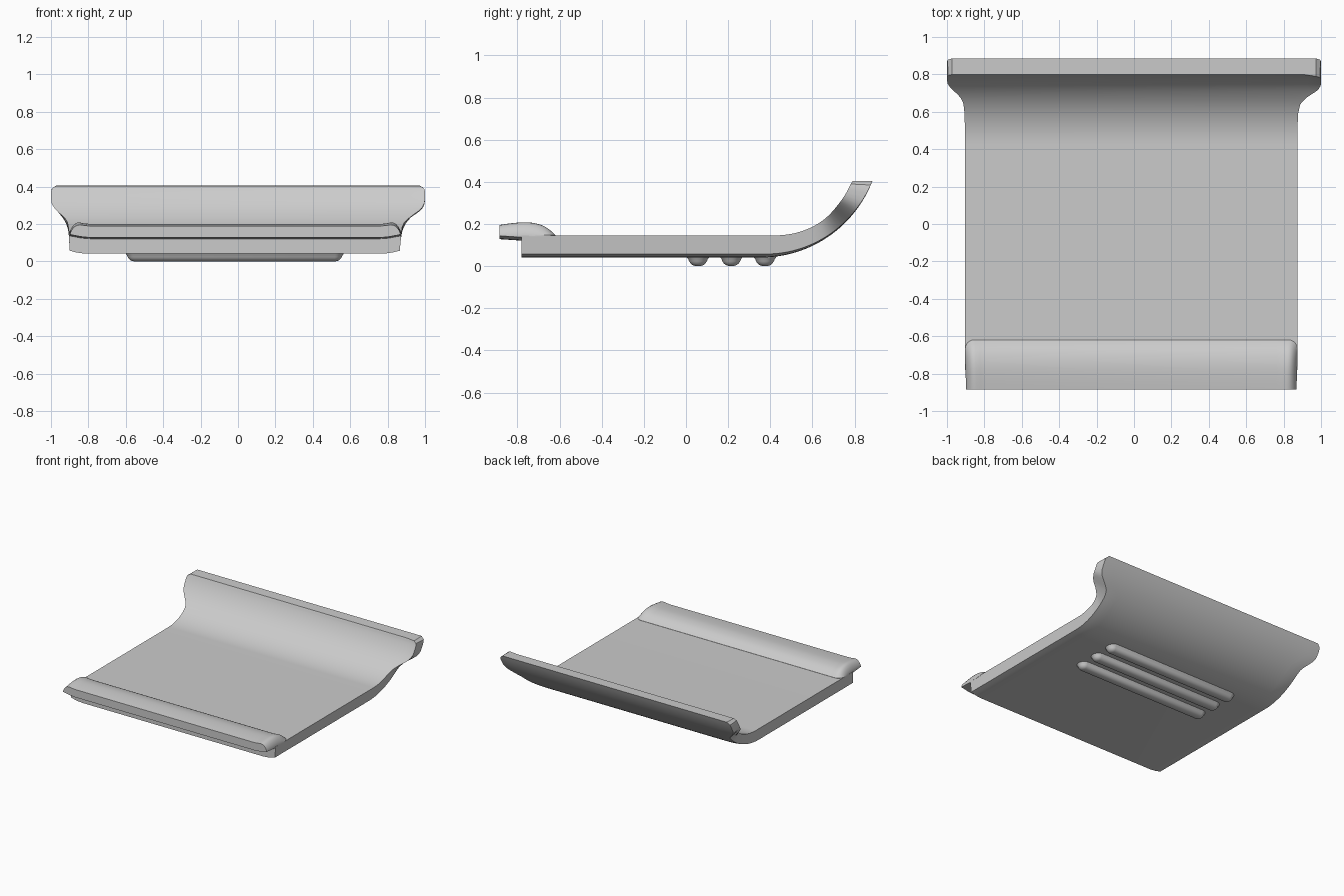
import bpy, bmesh, math
from mathutils import Vector

cube = bpy.data.objects.get("Cube")
if cube:
    bpy.data.objects.remove(cube)

grey = bpy.data.materials.new("grey plastic")
grey.use_nodes = True
grey.diffuse_color = (0.6, 0.6, 0.6, 1)
bsdf = next(n for n in grey.node_tree.nodes if n.type == "BSDF_PRINCIPLED")
bsdf.inputs["Base Color"].default_value = grey.diffuse_color

LEFT_EDGE, RIGHT_EDGE = 0.875, -0.904
TOP, BOTTOM = 0.146, 0.041


def loft(name, rings, angle=35):
    """Skin a row of closed rings and cap both ends."""
    bm = bmesh.new()
    rows = [[bm.verts.new(p) for p in ring] for ring in rings]
    n = len(rows[0])
    for a, b in zip(rows, rows[1:]):
        for i in range(n):
            j = (i + 1) % n
            bm.faces.new((a[i], a[j], b[j], b[i]))
    bm.faces.new(rows[0])
    bm.faces.new(rows[-1])
    bmesh.ops.recalc_face_normals(bm, faces=bm.faces)
    mesh = bpy.data.meshes.new(name)
    bm.to_mesh(mesh)
    bm.free()
    obj = bpy.data.objects.new(name, mesh)
    bpy.context.collection.objects.link(obj)
    mesh.materials.append(grey)
    bpy.ops.object.select_all(action="DESELECT")
    obj.select_set(True)
    bpy.context.view_layer.objects.active = obj
    bpy.ops.object.shade_smooth_by_angle(angle=math.radians(angle))


def smooth_rows(rows, steps):
    """Catmull-Rom interpolation through rows of numbers."""
    rows = [Vector(r) for r in rows]
    out = []
    for i in range(len(rows) - 1):
        p0, p1, p2 = rows[max(i - 1, 0)], rows[i], rows[i + 1]
        p3 = rows[min(i + 2, len(rows) - 1)]
        for k in range(steps):
            t = k / steps
            out.append(p1 + (p2 - p0) * (t / 2)
                       + (2 * p0 - 5 * p1 + 4 * p2 - p3) * (t * t / 2)
                       + (3 * p1 - p0 - 3 * p2 + p3) * (t ** 3 / 2))
    return out + [rows[-1]]


# Side outline of the panel by height: z, right x, left x
outline = [
    (0.04, -0.900, 0.863), (0.15, -0.904, 0.874), (0.18, -0.906, 0.877),
    (0.21, -0.912, 0.890), (0.23, -0.924, 0.915), (0.25, -0.945, 0.945),
    (0.27, -0.968, 0.975), (0.29, -0.985, 0.990), (0.31, -0.996, 0.998),
    (0.34, -1.0, 1.0), (0.372, -1.0, 1.0), (0.388, -0.996, 0.996),
    (0.398, -0.985, 0.985), (0.405, -0.970, 0.970),
]


def side_x(z, column):
    if z >= outline[-1][0]:
        return outline[-1][column]
    for a, b in zip(outline, outline[1:]):
        if z <= b[0]:
            t = max(0, (z - a[0]) / (b[0] - a[0]))
            return a[column] + (b[column] - a[column]) * t


def panel_ring(inner, outer, fade):
    """Cross-section; the underside rounds up at the sides, less so as fade drops."""
    under = [(0, 0.16 * fade), (0.03, 0.08 * fade), (0.06, 0.03 * fade), (0.1, 0)]
    # The left flare curls slightly inwards
    curl = 0.14 * max(0, side_x(inner.z, 2) - LEFT_EDGE) / (1 - LEFT_EDGE)
    left = [(0.07, 1), (0, 1 + curl)] + under
    right = under[::-1] + [(0, 1)]
    ring = []
    for column, sign, points in ((2, -1, left), (1, 1, right)):
        for inset, lift in points:
            p = outer + (inner - outer) * lift
            z = min(p.z, inner.z)
            ring.append((side_x(z, column) + sign * inset, p.y, p.z))
    return ring


def arc(y, z, radius, angle):
    return Vector((0, y + radius * math.sin(angle), z - radius * math.cos(angle)))


# Panel: flat plate that sweeps up into a flared end, between two arcs
panel_rings = [panel_ring(Vector((0, -0.78, TOP)), Vector((0, -0.78, BOTTOM)), 1)]
STEPS = 32
for k in range(STEPS + 1):
    turn = math.radians(69) * k / STEPS
    panel_rings.append(panel_ring(arc(0.425, 0.547, 0.547 - TOP, turn),
                                  arc(0.356, 0.608, 0.608 - BOTTOM, turn),
                                  1 - k / STEPS))
loft("cover_panel", panel_rings)

# Front lip: domed strip with rounded ends that overhangs the front edge
lip_top = smooth_rows([(-0.885, 0.188), (-0.82, 0.196), (-0.75, 0.199),
                       (-0.69, 0.189), (-0.65, 0.170), (-0.62, 0.146)], 3)
# inset from the end, height factor, back edge inset, underside lift
lip_ends = [(0.0, 0.0, 0.05, 0.016), (0.005, 0.35, 0.03, 0.015),
            (0.013, 0.65, 0.016, 0.013), (0.025, 0.95, 0.006, 0.011),
            (0.04, 1.12, 0.0, 0.008), (0.055, 1.15, 0.0, 0.005),
            (0.08, 1.06, 0.0, 0.002), (0.11, 1.0, 0.0, 0.0)]


def lip_ring(x, height, back, lift):
    """Section along y; the ends narrow slightly towards the front."""
    section = [(y - back * (y + 0.885) / 0.265, TOP + 0.001 + (z - TOP) * height)
               for y, z in lip_top]
    section += [(-0.62 - back, 0.14), (-0.775, 0.14), (-0.778, 0.121 + lift),
                (-0.885, 0.128 + lift)]
    return [(x * (1 - 0.04 * max(0, -0.7 - y)), y, z) for y, z in section]


lip_rings = [lip_ring(RIGHT_EDGE + e[0], *e[1:]) for e in lip_ends]
lip_rings += [lip_ring(LEFT_EDGE - e[0], *e[1:]) for e in reversed(lip_ends)]
loft("front_lip", lip_rings)

# Grip ribs under the panel: long rounded bars with a filleted foot
rib_profile = [(0.056, 0.05), (0.053, 0.041), (0.047, 0.034), (0.043, 0.024),
               (0.036, 0.013), (0.026, 0.005), (0.014, 0.001), (0.004, 0.0)]


def rib_ring(y, radius, z):
    """Stadium outline around a line along x."""
    ring = []
    for i in range(24):
        a = math.tau * (i + 0.5) / 24
        end = math.copysign(0.53, math.cos(a))
        ring.append((end - 0.0175 + radius * math.cos(a), y + radius * math.sin(a), z))
    return ring


for number, y in enumerate((0.057, 0.215, 0.375), 1):
    loft(f"grip_rib_{number}", [rib_ring(y, r, z) for r, z in rib_profile], 50)
